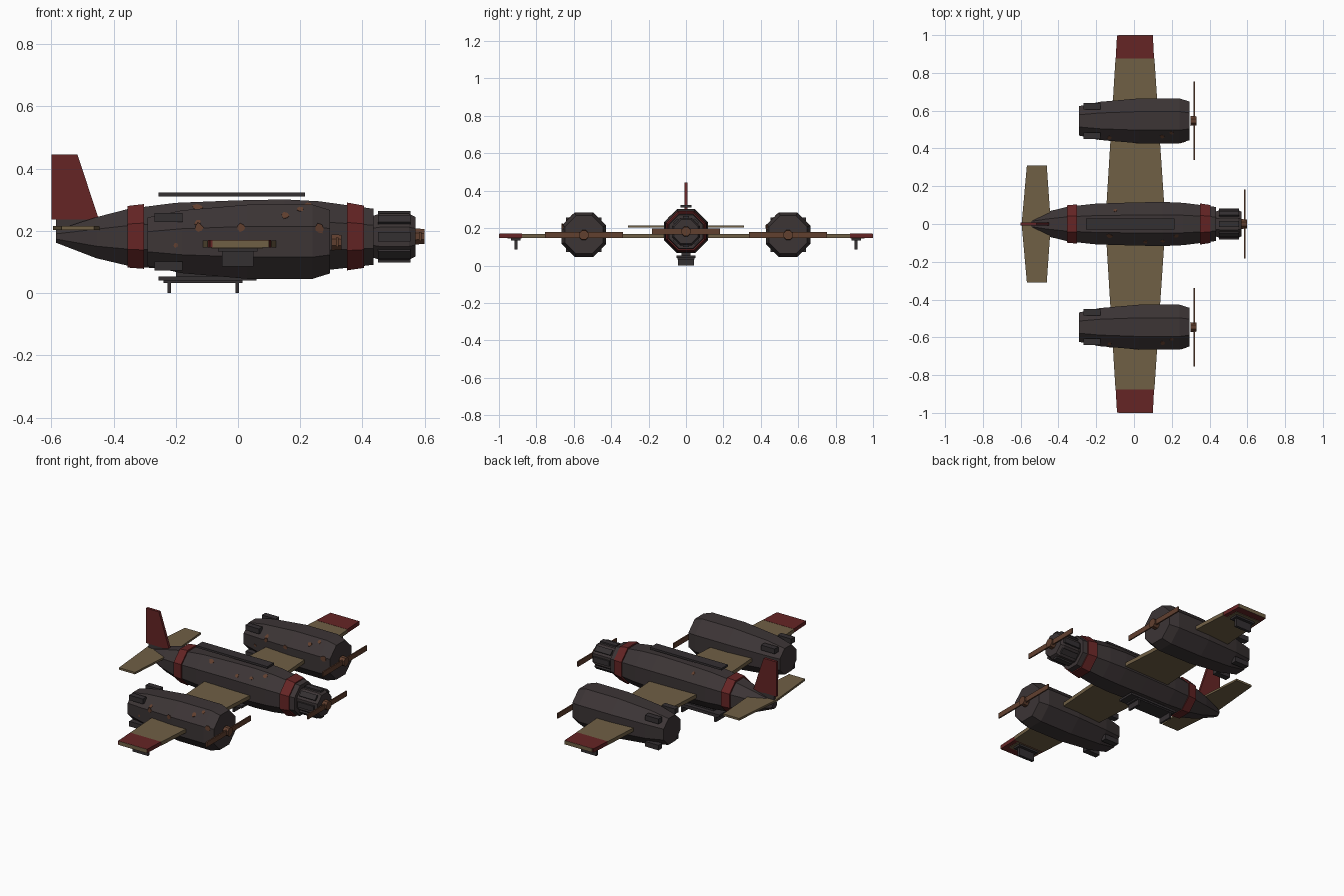
import bpy, bmesh, math, random
from mathutils import Vector

random.seed(4)
if "Cube" in bpy.data.objects:
    bpy.data.objects.remove(bpy.data.objects["Cube"], do_unlink=True)


def material(name, r, g, b):
    m = bpy.data.materials.new(name)
    m.use_nodes = True
    m.diffuse_color = (r, g, b, 1)
    bsdf = next(n for n in m.node_tree.nodes if n.type == 'BSDF_PRINCIPLED')
    bsdf.inputs["Base Color"].default_value = (r, g, b, 1)
    return m


HULL = material("dark_hull", 0.045, 0.035, 0.036)
METAL = material("dark_metal", 0.034, 0.029, 0.031)
TAN = material("tan_wing", 0.16, 0.115, 0.06)
RED = material("dull_red", 0.13, 0.018, 0.018)
RUST = material("rust_brown", 0.12, 0.05, 0.028)


def finish(name, bm, *mats):
    bmesh.ops.recalc_face_normals(bm, faces=bm.faces)
    mesh = bpy.data.meshes.new(name)
    bm.to_mesh(mesh)
    bm.free()
    for m in mats:
        mesh.materials.append(m)
    ob = bpy.data.objects.new(name, mesh)
    bpy.context.collection.objects.link(ob)
    return ob


def loft(name, stations, mat, y=0, sides=8):
    """Flat-topped body along x; stations are (x, centre z, half height)."""
    bm = bmesh.new()
    rings = []
    for x, z, r in stations:
        r /= math.cos(math.pi / sides)
        angles = [(i + 0.5) * math.tau / sides for i in range(sides)]
        rings.append([bm.verts.new((x, y + r * math.cos(a), z + r * math.sin(a)))
                      for a in angles])
    for a, b in zip(rings, rings[1:]):
        for i in range(sides):
            j = (i + 1) % sides
            bm.faces.new((a[i], a[j], b[j], b[i]))
    bm.faces.new(rings[0])
    bm.faces.new(rings[-1])
    return finish(name, bm, mat)


def box(name, xs, ys, zs, mat):
    bm = bmesh.new()
    bmesh.ops.create_cube(bm, size=1)
    for v in bm.verts:
        v.co = [lo + (hi - lo) * (c + 0.5) for c, (lo, hi) in zip(v.co, (xs, ys, zs))]
    return finish(name, bm, mat)


def slab(name, points, offset, mat):
    """Extrude a flat outline by the given offset."""
    bm = bmesh.new()
    face = bm.faces.new([bm.verts.new(p) for p in points])
    out = bmesh.ops.extrude_face_region(bm, geom=[face])
    verts = [v for v in out["geom"] if isinstance(v, bmesh.types.BMVert)]
    bmesh.ops.translate(bm, verts=verts, vec=offset)
    return finish(name, bm, mat)


def rust(name, stations, y, spots):
    """Thin irregular patches on a body; spots are (x, side angle, shift, size)."""
    bm = bmesh.new()
    for x, deg, shift, size in spots:
        (xa, za, ra), (xb, zb, rb) = next(p for p in zip(stations, stations[1:])
                                          if p[0][0] <= x <= p[1][0])
        t = (x - xa) / (xb - xa)
        a = math.radians(deg)
        n = Vector((0, math.cos(a), math.sin(a)))
        side = Vector((0, -n.z, n.y))
        slope = (Vector((xb - xa, 0, zb - za)) + n * (rb - ra)).normalized()
        centre = Vector((x, y, za + t * (zb - za))) + n * (ra + t * (rb - ra)) + side * shift
        rim = []
        for i in range(7):
            k = i * math.tau / 7
            r = size * random.uniform(0.65, 1.1)
            rim.append(centre + slope * r * math.cos(k) + side * r * math.sin(k))
        lower = [bm.verts.new(p - n * 0.001) for p in rim]
        upper = [bm.verts.new(p + n * 0.0015) for p in rim]
        bm.faces.new(upper)
        bm.faces.new(lower)
        for i in range(7):
            j = (i + 1) % 7
            bm.faces.new((lower[i], lower[j], upper[j], upper[i]))
    finish(name, bm, RUST)


def propeller(name, x, y, z, reach):
    loft(name + "_hub", [(x - 0.02, z, 0.026), (x + 0.012, z, 0.024)], RUST, y)
    box(name + "_blades", (x - 0.005, x + 0.003), (y - reach, y + reach),
        (z - 0.015, z + 0.015), RUST)


# Fuselage, bands and nose engine
body = [(-0.585, 0.182, 0.02), (-0.455, 0.178, 0.066), (-0.35, 0.179, 0.092),
        (-0.2, 0.182, 0.108), (0.0, 0.184, 0.114), (0.15, 0.184, 0.117),
        (0.26, 0.183, 0.112), (0.435, 0.181, 0.09)]
loft("fuselage", body, HULL)
loft("rear_band", [(-0.355, 0.181, 0.099), (-0.302, 0.182, 0.104)], RED)
loft("front_band", [(0.35, 0.182, 0.109), (0.405, 0.181, 0.1)], RED)
loft("nose_cowling", [(0.425, 0.181, 0.064), (0.455, 0.181, 0.074),
                      (0.55, 0.181, 0.074), (0.57, 0.181, 0.064)], HULL)
for i in range(8):
    a = i * math.pi / 4
    fin = box(f"nose_cylinder_{i + 1}", (0.45, 0.555), (-0.016, 0.016), (0.06, 0.083), METAL)
    fin.rotation_euler.x = a
    fin.location.z = 0.181
propeller("nose_propeller", 0.587, 0, 0.182, 0.183)

# Spine rail and belly skid
box("spine_rail", (-0.255, 0.215), (-0.03, 0.03), (0.311, 0.323), METAL)
box("belly_rail", (-0.255, 0.06), (-0.05, 0.05), (0.04, 0.053), METAL)
box("belly_mount", (-0.2, 0.0), (-0.025, 0.025), (0.05, 0.09), METAL)
box("skid_plate", (-0.24, 0.015), (-0.045, 0.045), (0.032, 0.041), METAL)
for name, x in (("rear", -0.221), ("front", -0.002)):
    box(name + "_skid_foot", (x - 0.006, x + 0.006), (-0.042, 0.042), (0, 0.034), METAL)

# Tail surfaces
slab("tail_fin", [(-0.6, -0.008, 0.237), (-0.447, -0.008, 0.237),
                  (-0.516, -0.008, 0.445), (-0.6, -0.008, 0.445)], (0, 0.016, 0), RED)
box("fin_root", (-0.585, -0.46), (-0.008, 0.008), (0.19, 0.24), HULL)

nacelle = [(-0.29, 0.165, 0.078), (-0.18, 0.165, 0.101), (0.03, 0.165, 0.119),
           (0.24, 0.165, 0.119), (0.295, 0.165, 0.102)]

for side, s in (("left", 1), ("right", -1)):
    slab(side + "_tailplane", [(-0.595, 0, 0.203), (-0.44, 0, 0.203),
                               (-0.462, s * 0.31, 0.203), (-0.567, s * 0.31, 0.203)],
         (0, 0, 0.012), TAN)

    # Wing with painted tip
    slab(side + "_wing", [(-0.152, 0, 0.147), (0.167, 0, 0.147), (0.108, s * 0.876, 0.147),
                          (-0.098, s * 0.876, 0.147)], (0, 0, 0.022), TAN)
    slab(side + "_wing_tip", [(-0.097, s * 0.876, 0.147), (0.106, s * 0.876, 0.147),
                              (0.1, s * 0.998, 0.147), (-0.09, s * 0.998, 0.147)],
         (0, 0, 0.023), RED)
    box(side + "_tip_edge", (-0.082, 0.1), sorted((s * 0.997, s)), (0.147, 0.169), TAN)
    box(side + "_tip_underside", (-0.085, 0.08), sorted((s * 0.88, s * 0.955)),
        (0.144, 0.148), TAN)
    box(side + "_tip_mount", (-0.065, 0.062), sorted((s * 0.885, s * 0.935)),
        (0.133, 0.146), METAL)
    box(side + "_tip_skid", (-0.052, 0.05), sorted((s * 0.902, s * 0.918)),
        (0.086, 0.135), METAL)

    # Engine pod, exhausts and propeller
    y = s * 0.546
    loft(side + "_engine_pod", nacelle, HULL, y)
    for v, top in (("upper", 1), ("lower", -1)):
        for h, out in (("left", 1), ("right", -1)):
            yc, zc = y + out * 0.078, 0.165 + top * 0.078
            box(f"{side}_pod_{v}_{h}_exhaust", (-0.268, -0.178), (yc - 0.017, yc + 0.017),
                (zc - 0.015, zc + 0.015), METAL)
    propeller(side + "_propeller", 0.32, y, 0.163, 0.208)
    spots = [(-0.125, 180, -0.045, 0.016), (0.01, 180, -0.045, 0.016),
             (0.26, 180, -0.042, 0.018), (-0.13, 135, 0.02, 0.013),
             (0.15, 135, 0, 0.014), (0.2, 135, -0.03, 0.012), (-0.2, 180, 0.01, 0.01)]
    rust(side + "_pod_rust", nacelle, y, spots)

rust("fuselage_rust", body, 0, [(-0.13, 135, -0.02, 0.018), (0.225, 135, -0.025, 0.017),
                                (0.06, 135, 0.02, 0.012), (-0.1, 45, 0.01, 0.012),
                                (0.15, 135, 0.01, 0.013)])
